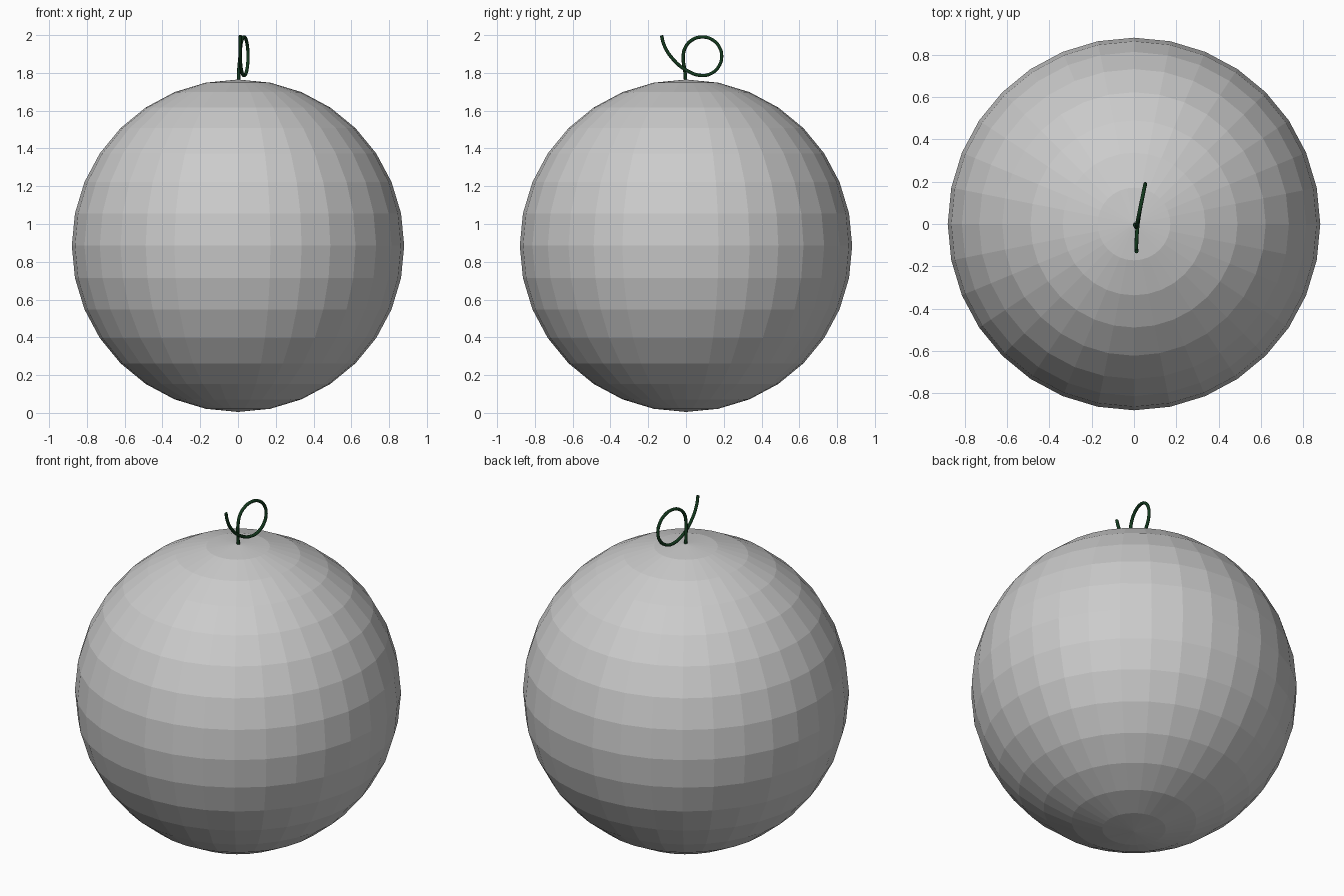
import bpy
from math import sin, cos, radians

if "Cube" in bpy.data.objects:
    bpy.data.objects.remove(bpy.data.objects["Cube"])

R = 0.88

# Faceted round body
bpy.ops.mesh.primitive_uv_sphere_add(segments=32, ring_count=16, radius=R, location=(0, 0, 0.885))
bpy.context.object.name = "ball_body"

# Curly tendril path: short stem, one loop, then a flick to the back of the loop
path = [(0.004, -0.002, 1.755), (0.004, -0.006, 1.81)]
for a in range(180, -91, -30):
    t = radians(a)
    y = 0.087 + 0.102 * cos(t)
    x = 0.032 + 0.021 * cos(t)
    path.append((x, y, 1.888 + 0.102 * sin(t)))
path += [(0.018, 0.0, 1.815), (0.012, -0.075, 1.88), (0.011, -0.115, 1.945), (0.012, -0.13, 1.998)]

curve = bpy.data.curves.new("tendril", 'CURVE')
curve.dimensions = '3D'
curve.resolution_u = 6
curve.bevel_depth = 0.009
curve.bevel_resolution = 2
curve.use_fill_caps = True
spline = curve.splines.new('BEZIER')
spline.bezier_points.add(len(path) - 1)
for p, co in zip(spline.bezier_points, path):
    p.co = co
    p.handle_left_type = p.handle_right_type = 'AUTO'
tendril = bpy.data.objects.new("tendril", curve)
bpy.context.collection.objects.link(tendril)

# Dark green tendril colour
green = bpy.data.materials.new("dark_green")
green.diffuse_color = (0.006, 0.04, 0.012, 1)
green.use_nodes = True
green.node_tree.nodes["Principled BSDF"].inputs["Base Color"].default_value = green.diffuse_color
curve.materials.append(green)
